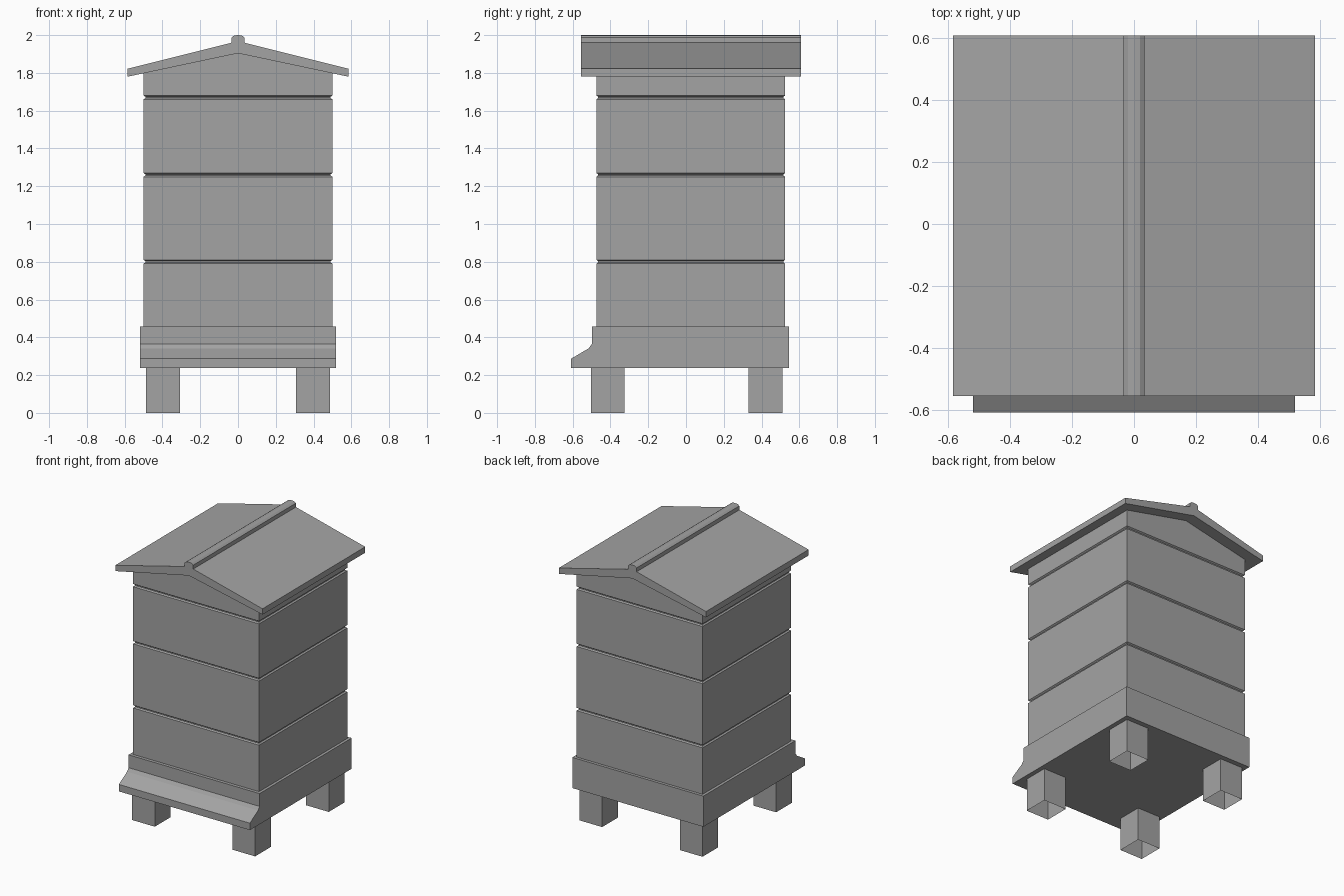
import bpy
import bmesh

old = bpy.data.objects.get("Cube")
if old:
    bpy.data.objects.remove(old, do_unlink=True)

grey = bpy.data.materials.new("plain_grey")
grey.use_nodes = True
grey.diffuse_color = (0.37, 0.37, 0.37, 1)
grey.node_tree.nodes["Principled BSDF"].inputs["Base Color"].default_value = grey.diffuse_color


def finish(name, bm):
    bmesh.ops.recalc_face_normals(bm, faces=bm.faces)
    mesh = bpy.data.meshes.new(name)
    bm.to_mesh(mesh)
    bm.free()
    mesh.materials.append(grey)
    obj = bpy.data.objects.new(name, mesh)
    bpy.context.collection.objects.link(obj)
    return obj


def loft(name, rings, cap_start=True, cap_end=True):
    """Skin a list of matching point rings."""
    bm = bmesh.new()
    loops = [[bm.verts.new(p) for p in ring] for ring in rings]
    n = len(loops[0])
    for a, b in zip(loops, loops[1:]):
        for i in range(n):
            j = (i + 1) % n
            bm.faces.new((a[i], a[j], b[j], b[i]))
    if cap_start:
        bm.faces.new(loops[0])
    if cap_end:
        bm.faces.new(loops[-1])
    return finish(name, bm)


def rect(x0, x1, y0, y1, z):
    return [(x0, y0, z), (x1, y0, z), (x1, y1, z), (x0, y1, z)]


def mirrored(half):
    """Close an x-z half profile across the centre line."""
    return half + [(-x, z) for x, z in reversed(half) if x > 0]


def along_y(name, profile, y0, y1):
    return loft(name, [[(x, y, z) for x, z in profile] for y in (y0, y1)])


# Legs, open underneath
for side, x0 in (("left", 0.308), ("right", -0.488)):
    for end, y0 in (("front", -0.503), ("back", 0.332)):
        loft(f"{end}_{side}_leg",
             [rect(x0, x0 + 0.18, y0, y0 + 0.178, z) for z in (0, 0.237)],
             cap_start=False)

# Floor with the sloping landing board
floor = [(-0.608, 0.237), (-0.608, 0.287), (-0.515, 0.342), (-0.498, 0.365),
         (-0.498, 0.457), (0.546, 0.457), (0.546, 0.237)]
loft("floor_and_landing_board", [[(x, y, z) for y, z in floor] for x in (-0.52, 0.52)])

# Stacked boxes, separated by shallow V-shaped joints
levels = [(0, 0.45)]
for joint in (0.80, 1.26, 1.67):
    levels += [(0, joint - 0.01), (0.01, joint - 0.003),
               (0.01, joint + 0.003), (0, joint + 0.01)]
levels.append((0, 1.70))
loft("stacked_boxes",
     [rect(-0.5 + d, 0.5 - d, -0.475 + d, 0.525 - d, z) for d, z in levels])

# Gable closing the body under the roof
along_y("gable", mirrored([(0, 1.91), (0.5, 1.80), (0.5, 1.69)]), -0.475, 0.525)

# Pitched roof with its ridge cap
roof = mirrored([(0, 2.0), (0.02, 1.998), (0.034, 1.988), (0.034, 1.96),
                 (0.584, 1.822), (0.584, 1.78)])
# Underside peak joins the two eaves
roof.insert(6, (0, 1.904))
along_y("roof", roof, -0.556, 0.608)
